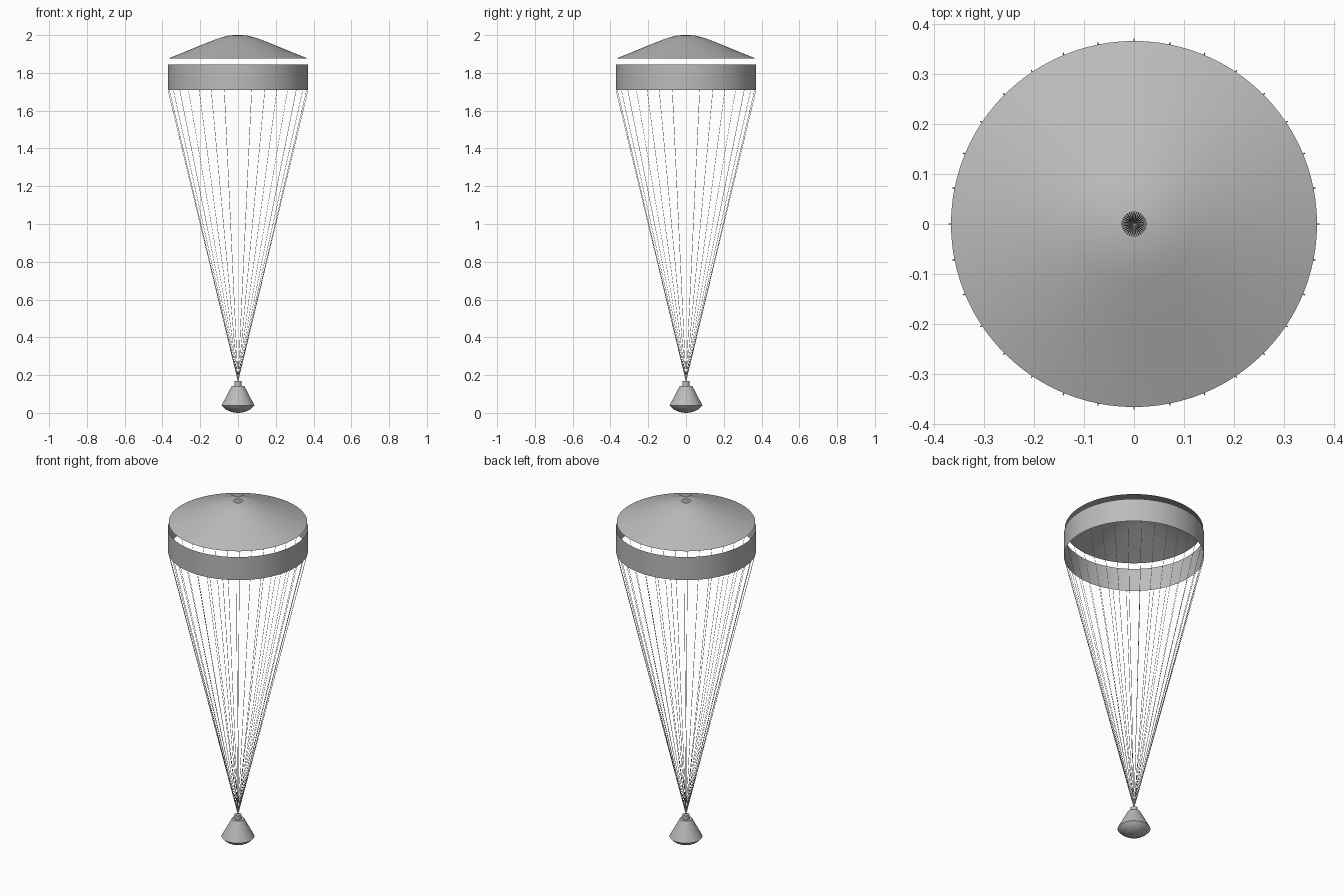
import bpy, bmesh, math

cube = bpy.data.objects.get("Cube")
if cube:
    bpy.data.objects.remove(cube, do_unlink=True)


def material(name, value):
    mat = bpy.data.materials.new(name)
    colour = (value, value, value, 1)
    mat.use_nodes = True
    mat.diffuse_color = colour
    mat.node_tree.nodes["Principled BSDF"].inputs["Base Color"].default_value = colour
    return mat


grey = material("plain grey", 0.5)


def lathe(name, profile, steps=64):
    """Spin a (radius, height) profile around the z axis."""
    bm = bmesh.new()
    verts = [bm.verts.new((r, 0, z)) for r, z in profile]
    edges = [bm.edges.new(pair) for pair in zip(verts, verts[1:])]
    bmesh.ops.spin(bm, geom=verts + edges, cent=(0, 0, 0), axis=(0, 0, 1),
                   angle=math.tau, steps=steps)
    bmesh.ops.remove_doubles(bm, verts=bm.verts, dist=0.00005)
    bmesh.ops.recalc_face_normals(bm, faces=bm.faces)
    # Open shells: keep the faces turned outward
    outward = sum(f.normal.dot(f.calc_center_median()
                               - f.calc_center_median() * 0.5) for f in bm.faces)
    if outward < 0:
        bmesh.ops.reverse_faces(bm, faces=bm.faces)
    mesh = bpy.data.meshes.new(name)
    bm.to_mesh(mesh)
    bm.free()
    mesh.materials.append(grey)
    obj = bpy.data.objects.new(name, mesh)
    bpy.context.collection.objects.link(obj)
    bpy.ops.object.select_all(action="DESELECT")
    obj.select_set(True)
    bpy.context.view_layer.objects.active = obj
    bpy.ops.object.shade_smooth_by_angle(angle=math.radians(25))
    return obj


# Canopy disc with its centre vent, and the band below the gap
RIM, RIM_Z = 0.371, 1.71
lathe("canopy_disc", [(0.024, 2.0), (0.05, 1.997), (0.085, 1.989), (0.12, 1.977),
                      (0.2, 1.945), (0.3, 1.904), (0.367, 1.877)], 96)
lathe("canopy_band", [(RIM, RIM_Z), (RIM, 1.845)], 96)

# Capsule: rounded heat shield, cone and top collar
shield = [(0.087 * math.sin(t), 0.04 - 0.04 * (math.cos(t) - math.cos(math.pi / 3))
           / (1 - math.cos(math.pi / 3)))
          for t in (i * math.pi / 18 for i in range(7))]
scale = 0.087 / shield[-1][0]
lathe("heat_shield", [(r * scale, z) for r, z in shield])
lathe("capsule_cone", [(0.087, 0.04), (0.033, 0.143), (0, 0.143)])
lathe("capsule_collar", [(0.019, 0.143), (0.019, 0.168), (0, 0.168)], 32)

# Suspension lines from the band's lower rim to the collar
LINES = 32
curve = bpy.data.curves.new("suspension_lines", "CURVE")
curve.dimensions = "3D"
curve.bevel_depth = 0.001
curve.bevel_resolution = 0
for i in range(LINES):
    a = math.tau * i / LINES
    spline = curve.splines.new("POLY")
    spline.points.add(1)
    spline.points[0].co = (RIM * math.cos(a), RIM * math.sin(a), RIM_Z, 1)
    spline.points[1].co = (0, 0, 0.168, 1)
curve.materials.append(grey)
bpy.context.collection.objects.link(bpy.data.objects.new("suspension_lines", curve))
